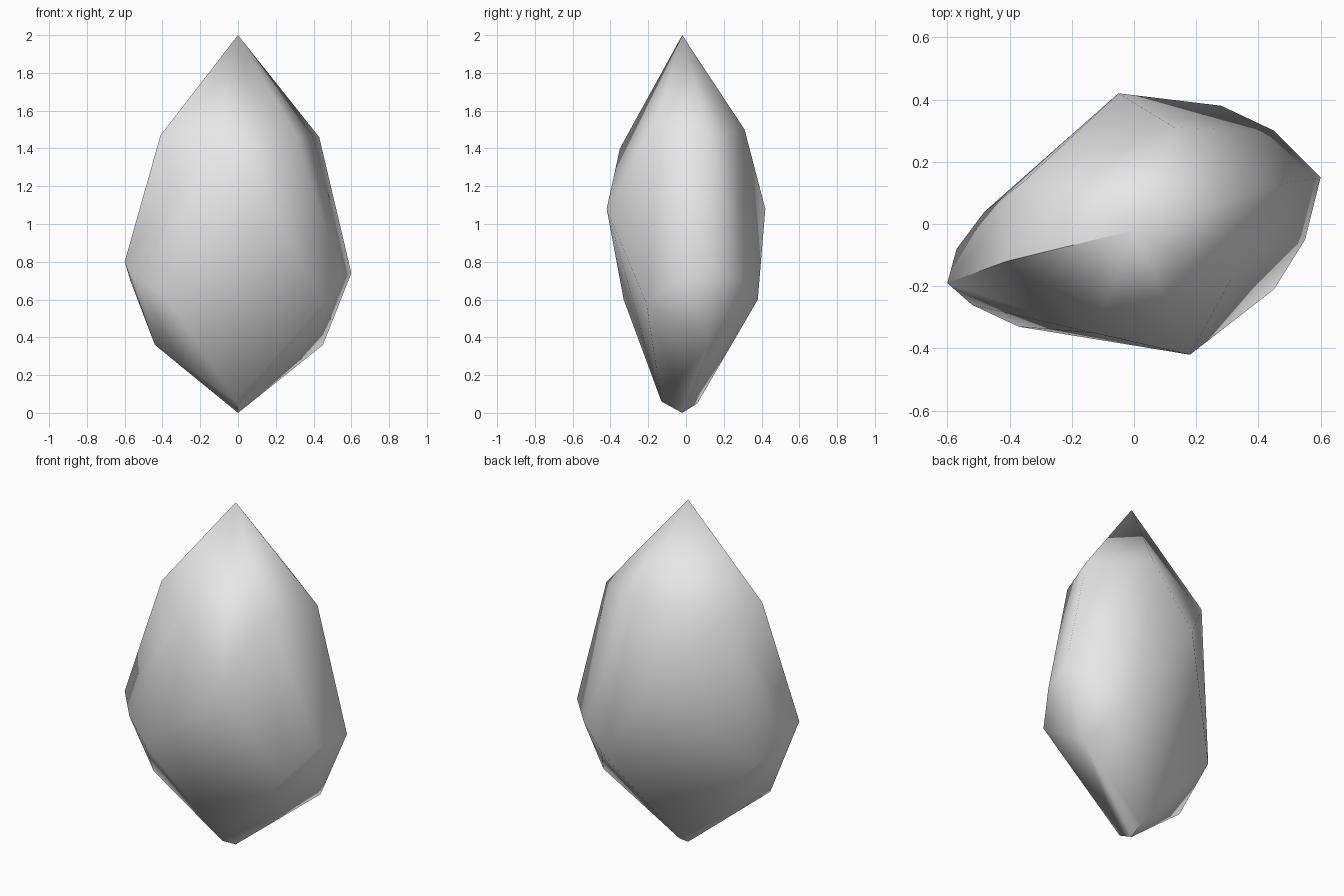
import bpy, bmesh, math

cube = bpy.data.objects.get("Cube")
if cube:
    bpy.data.objects.remove(cube)

# Single plain stone colour
stone = bpy.data.materials.new("pale_grey_stone")
stone.use_nodes = True
grey = (0.8, 0.8, 0.8, 1)
stone.diffuse_color = grey
stone.node_tree.nodes["Principled BSDF"].inputs["Base Color"].default_value = grey

# Tip and base of the crystal
tips = [(0, -.02, 2), (0, -.02, 0), (-.01, -.13, .06), (0, .06, .05)]
# Widest eight-sided outline
outline = [(-.41, -.12, 1.47), (-.6, -.19, .8), (-.44, -.15, .36),
           (.45, .12, .36), (.6, .15, .74), (.43, .12, 1.46)]
# Corners bulging out to the front and the back
front = [(.18, -.42, 1.08), (.45, -.21, .58), (-.37, -.33, .6), (.31, -.18, 1.47),
         (-.13, -.35, 1.4), (-.52, -.26, .7), (.55, -.05, .72)]
back = [(-.05, .42, 1.08), (-.48, .04, .6), (.28, .38, .6), (-.35, .14, 1.45),
        (.13, .31, 1.5), (.45, .3, .7), (-.57, -.08, .7)]

# Wrap the corners in one faceted skin
bm = bmesh.new()
for corner in tips + outline + front + back:
    bm.verts.new(corner)
bmesh.ops.convex_hull(bm, input=bm.verts)
loose = [v for v in bm.verts if not v.link_faces]
bmesh.ops.delete(bm, geom=loose, context="VERTS")
bmesh.ops.recalc_face_normals(bm, faces=bm.faces)
mesh = bpy.data.meshes.new("crystal_stone")
bm.to_mesh(mesh)
bm.free()
mesh.materials.append(stone)

crystal = bpy.data.objects.new("crystal_stone", mesh)
bpy.context.collection.objects.link(crystal)

# Soft facets with the sharpest ridges kept
bpy.ops.object.select_all(action="DESELECT")
crystal.select_set(True)
bpy.context.view_layer.objects.active = crystal
bpy.ops.object.shade_smooth_by_angle(angle=math.radians(60))
